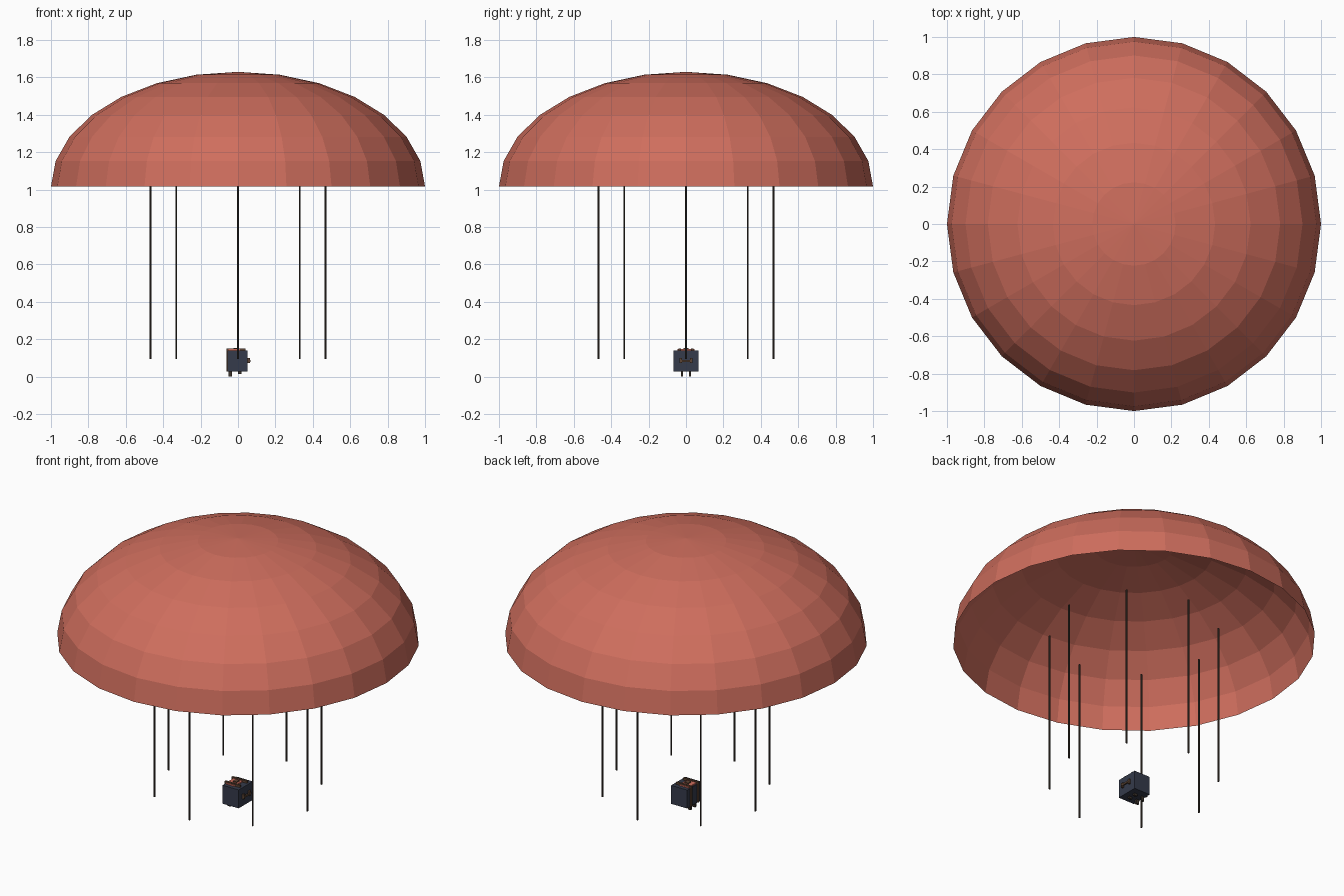
import bpy, bmesh, math
from mathutils import Matrix, Vector

cube = bpy.data.objects.get("Cube")
if cube:
    bpy.data.objects.remove(cube, do_unlink=True)


def material(name, rgb):
    m = bpy.data.materials.new(name)
    m.use_nodes = True
    m.diffuse_color = (*rgb, 1)
    m.node_tree.nodes["Principled BSDF"].inputs["Base Color"].default_value = (*rgb, 1)
    return m


RED = material("canopy red", (0.62, 0.155, 0.11))
NAVY = material("crate navy", (0.035, 0.043, 0.07))
CORD = material("cord dark brown", (0.045, 0.034, 0.026))
BROWN = material("strap brown", (0.11, 0.06, 0.035))


def add_object(name, bm, mat):
    mesh = bpy.data.meshes.new(name)
    bm.to_mesh(mesh)
    bm.free()
    mesh.materials.append(mat)
    ob = bpy.data.objects.new(name, mesh)
    bpy.context.collection.objects.link(ob)
    return ob


def box(name, low, high, mat):
    low, high = Vector(low), Vector(high)
    bm = bmesh.new()
    bmesh.ops.create_cube(bm, size=1, matrix=Matrix.Translation((low + high) / 2)
                          @ Matrix.Diagonal((*(high - low), 1)))
    return add_object(name, bm, mat)


# Canopy: open, flattened half sphere with flat facets
RIM_Z, CROWN = 1.017, 0.613
bm = bmesh.new()
bmesh.ops.create_uvsphere(bm, u_segments=24, v_segments=14, radius=1)
bmesh.ops.delete(bm, geom=[v for v in bm.verts if v.co.z < -0.01], context='VERTS')
bmesh.ops.transform(bm, verts=bm.verts, matrix=Matrix.Translation((0, 0, RIM_Z))
                    @ Matrix.Diagonal((1, 1, CROWN, 1)))
add_object("canopy", bm, RED)

# Ring of eight straight cords
LOW, HIGH = 0.095, 1.07
for i in range(8):
    a = i * math.tau / 8
    bm = bmesh.new()
    bmesh.ops.create_cone(bm, cap_ends=True, segments=8, radius1=0.005, radius2=0.005,
                          depth=HIGH - LOW, matrix=Matrix.Translation(
                              (0.467 * math.cos(a), 0.467 * math.sin(a), (LOW + HIGH) / 2)))
    add_object(f"cord_{i + 1}", bm, CORD)

# Hanging crate
box("crate", (-0.056, -0.068, 0.027), (0.052, 0.068, 0.139), NAVY)

# Red lid panel with a brown clasp
box("lid_panel", (-0.05, -0.045, 0.139), (0.012, 0.045, 0.147), RED)
box("lid_clasp", (-0.025, -0.014, 0.147), (0.0, 0.014, 0.153), BROWN)

# Mirrored straps, feet and side handle brackets
for side, s in (("left", 1), ("right", -1)):
    def pair(name, x, y, z, mat):
        ya, yb = sorted((s * y[0], s * y[1]))
        box(f"{name}_{side}", (x[0], ya, z[0]), (x[1], yb, z[1]), mat)

    pair("top_strap", (-0.06, 0.04), (0.028, 0.04), (0.139, 0.152), BROWN)
    pair("back_strap", (-0.062, -0.056), (0.028, 0.04), (0.027, 0.152), BROWN)
    pair("foot", (-0.05, -0.032), (0.016, 0.028), (0.0, 0.027), CORD)
    pair("bottom_strap", (0.0, 0.02), (0.016, 0.028), (0.014, 0.027), CORD)
    pair("handle_bracket", (0.052, 0.064), (0.022, 0.034), (0.072, 0.1), BROWN)

# Side handle bar
box("handle_bar", (0.058, -0.034, 0.08), (0.066, 0.034, 0.09), BROWN)
